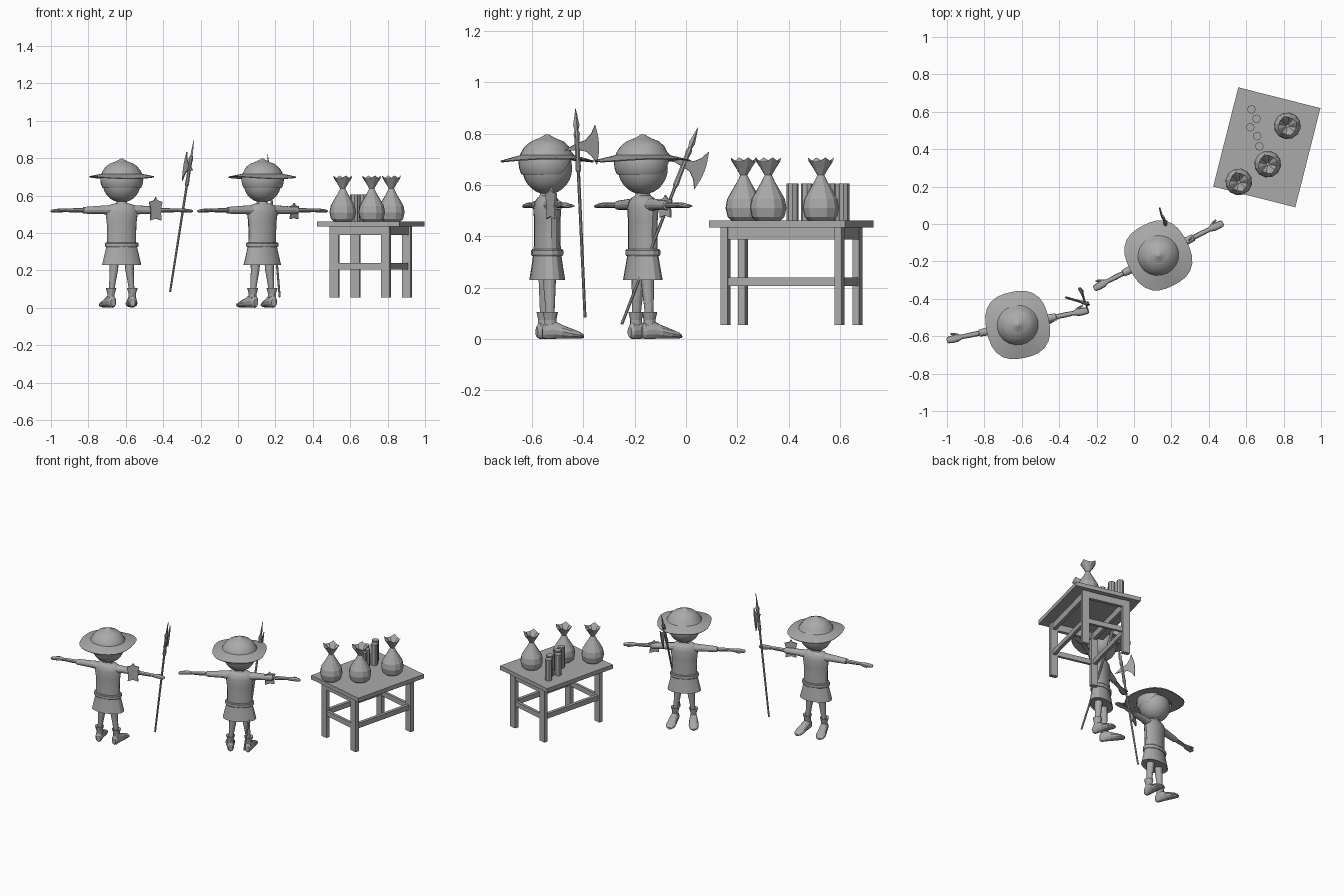
import bpy, bmesh, math
from mathutils import Matrix, Vector

if "Cube" in bpy.data.objects:
    bpy.data.objects.remove(bpy.data.objects["Cube"])

grey = bpy.data.materials.new("plain grey")
grey.diffuse_color = (0.4, 0.4, 0.4, 1)
grey.use_nodes = True
grey.node_tree.nodes["Principled BSDF"].inputs["Base Color"].default_value = grey.diffuse_color


def finish(name, bm, mat=Matrix(), smooth=False):
    bmesh.ops.recalc_face_normals(bm, faces=bm.faces[:])
    bm.transform(mat)
    me = bpy.data.meshes.new(name)
    bm.to_mesh(me)
    bm.free()
    me.materials.append(grey)
    ob = bpy.data.objects.new(name, me)
    bpy.context.collection.objects.link(ob)
    if smooth:
        bpy.ops.object.select_all(action='DESELECT')
        ob.select_set(True)
        bpy.context.view_layer.objects.active = ob
        bpy.ops.object.shade_smooth_by_angle(angle=math.radians(25))
    return ob


def loft(name, stations, mat=Matrix(), axis='z', n=16, caps=True, shape=None, smooth=False):
    """Stations: (t along axis, half size a, half size b, centre a, centre b)."""
    bm = bmesh.new()
    rings = []
    for i, s in enumerate(stations):
        t, a, b, ca, cb = (list(s) + [0, 0])[:5]
        ring = []
        for k in range(n):
            th = 2 * math.pi * k / n
            f, dt = shape(th, i) if shape else (1, 0)
            u, v = ca + a * f * math.cos(th), cb + b * f * math.sin(th)
            p = {'z': (u, v, t + dt), 'x': (t, u, v), 'y': (u, t, v)}[axis]
            ring.append(bm.verts.new(p))
        rings.append(ring)
    for r, q in zip(rings, rings[1:]):
        for k in range(n):
            bm.faces.new((r[k], r[(k + 1) % n], q[(k + 1) % n], q[k]))
    if caps:
        bm.faces.new(rings[0])
        bm.faces.new(rings[-1])
    return finish(name, bm, mat, smooth)


def box(name, size, loc, mat=Matrix()):
    bm = bmesh.new()
    bmesh.ops.create_cube(bm, size=1)
    bm.transform(Matrix.Translation(loc) @ Matrix.Diagonal((*size, 1)))
    return finish(name, bm, mat)


def plate(name, outline, thick, mat):
    """Flat outline in local x/z, given a thickness along local y."""
    bm = bmesh.new()
    f = bm.faces.new([bm.verts.new((x, -thick / 2, z)) for x, z in outline])
    ext = bmesh.ops.extrude_face_region(bm, geom=[f])
    bmesh.ops.translate(bm, vec=(0, thick, 0),
                        verts=[g for g in ext['geom'] if isinstance(g, bmesh.types.BMVert)])
    return finish(name, bm, mat)


def hat_shape(th, i):
    # slightly square brim, curled up at the sides
    k = min(1, max(0, (i - 6) / 2)) if i < 9 else 1
    return 1 - 0.04 * k * math.cos(4 * th), 0.006 * k * math.cos(2 * th)


def figure(tag, x, y, deg):
    M = Matrix.Translation((x, y, 0)) @ Matrix.Rotation(math.radians(deg), 4, 'Z')
    # clothing
    loft(tag + "_tunic", [(.33, .08, .052), (.40, .079, .05), (.46, .082, .05), (.51, .089, .052),
                          (.535, .084, .046), (.55, .066, .036), (.558, .04, .028)], M, smooth=True)
    loft(tag + "_belt", [(.324, .088, .058), (.33, .092, .061), (.345, .092, .061), (.35, .087, .057)], M)
    loft(tag + "_skirt", [(.33, .083, .053), (.28, .095, .060), (.23, .107, .068), (.233, .10, .062)], M,
         smooth=True)
    # neck, head, hair
    loft(tag + "_neck", [(.545, .042, .036), (.565, .028, .028), (.60, .03, .03)], M, n=12)
    bm = bmesh.new()
    bmesh.ops.create_uvsphere(bm, u_segments=20, v_segments=14, radius=1)
    bm.transform(Matrix.Translation((0, 0, .665)) @ Matrix.Diagonal((.102, .097, .102, 1)))
    finish(tag + "_head", bm, M, True)
    bm = bmesh.new()
    bmesh.ops.create_uvsphere(bm, u_segments=20, v_segments=16, radius=1)
    bm.transform(Matrix.Translation((0, -.004, .685)) @ Matrix.Diagonal((.116, .108, .1, 1)))
    for co, no in (((0, 0, .64), (0, 0, -1)), ((0, .03, .64), (0, .75, -.65))):
        bmesh.ops.bisect_plane(bm, geom=bm.verts[:] + bm.edges[:] + bm.faces[:],
                               plane_co=co, plane_no=no, clear_outer=True)
    finish(tag + "_hair", bm, M, True)
    # hat: dome and brim in one turned profile
    loft(tag + "_hat", [(.797, .006, .006), (.79, .018, .018), (.782, .032, .032), (.77, .065, .062),
                        (.752, .088, .082), (.73, .1, .093), (.716, .11, .105), (.708, .14, .145),
                        (.698, .176, .187), (.694, .174, .185), (.703, .1, .1)],
         M, n=28, shape=hat_shape, smooth=True)
    for s, side in ((-1, "left"), (1, "right")):
        S = M @ Matrix.Diagonal((s, 1, 1, 1))
        # arms stretched straight out
        loft(f"{tag}_{side}_sleeve", [(.06, .03, .027, 0, .522), (.11, .025, .022, 0, .524),
                                      (.21, .019, .018, 0, .521), (.212, .013, .012, 0, .521)], S, 'x', 12)
        loft(f"{tag}_{side}_forearm", [(.20, .013, .012, 0, .521), (.26, .014, .012, 0, .521),
                                       (.32, .011, .009, 0, .521)], S, 'x', 10)
        loft(f"{tag}_{side}_hand", [(.305, .012, .010, 0, .521), (.33, .021, .011, 0, .521),
                                    (.36, .02, .010, -.002, .519), (.382, .017, .008, -.002, .517),
                                    (.388, .01, .004, -.002, .517)], S, 'x', 10)
        loft(f"{tag}_{side}_thumb", [(.32, .006, .006, .014, .52), (.345, .007, .006, .024, .519),
                                     (.362, .004, .004, .028, .518)], S, 'x', 8)
        # legs and boots
        loft(f"{tag}_{side}_leg", [(.29, .028, .028, .04, 0), (.2, .023, .024, .043, 0),
                                   (.14, .018, .02, .05, 0), (.08, .014, .016, .056, 0)], S, n=12)
        loft(f"{tag}_{side}_boot_cuff", [(.04, .02, .024, .058, 0), (.075, .02, .024, .058, 0),
                                         (.105, .029, .03, .058, 0), (.1, .016, .018, .057, 0)], S, n=12)
        F = S @ Matrix.Translation((.058, 0, 0)) @ Matrix.Rotation(math.radians(-9), 4, 'Z')
        loft(f"{tag}_{side}_foot", [(-.031, .014, .02, 0, .028), (-.02, .022, .033, 0, .033),
                                    (.012, .025, .036, 0, .037), (.045, .029, .027, 0, .029),
                                    (.085, .032, .019, 0, .021), (.115, .027, .013, 0, .015),
                                    (.13, .012, .007, 0, .011)], F, 'y', 12)


def halberd(tag, bottom, tip, blade_dir):
    b, t = Vector(bottom), Vector(tip)
    z = (t - b).normalized()
    d = Vector(blade_dir)
    xx = (d - z * d.dot(z)).normalized()
    yy = z.cross(xx)
    M = Matrix.Translation(b) @ Matrix((xx, yy, z)).transposed().to_4x4()
    L = (t - b).length
    loft(tag + "_shaft", [(0, .006, .006), (L - .1, .007, .007)], M, n=8)
    loft(tag + "_socket", [(L - .25, .008, .008), (L - .24, .012, .012), (L - .21, .010, .010),
                           (L - .12, .010, .010), (L - .10, .013, .013), (L - .085, .008, .008)], M, n=8)
    loft(tag + "_point", [(L - .09, .007, .005), (L - .065, .013, .006), (L, .001, .001)], M, n=4)
    c = L - .15
    plate(tag + "_blade", [(0, c - .014), (.035, c - .022), (.06, c - .045), (.078, c - .078),
                           (.087, c - .035), (.09, c), (.087, c + .035), (.078, c + .078),
                           (.06, c + .045), (.035, c + .022), (0, c + .014)], .006, M)
    plate(tag + "_back_spike", [(0, c - .014), (-.055, c - .01), (0, c + .014)], .006, M)


def arm_badge(tag, loc, deg, w, h):
    M = Matrix.Translation(loc) @ Matrix.Rotation(math.radians(deg), 4, 'Z') @ Matrix.Diagonal((w, 1, h, 1))
    plate(tag, [(0, .5), (.14, .36), (.5, .3), (.38, -.02), (.42, -.46), (0, -.38),
                (-.42, -.46), (-.38, -.02), (-.5, .3), (-.14, .36)], .008, M)


# two guards with their weapons
figure("first_figure", -.622, -.54, 12)
figure("second_figure", .13, -.168, 27)
halberd("first_halberd", (-.363, -.393, .085), (-.236, -.43, .897), (-.35, .93, 0))
halberd("second_halberd", (.223, -.25, .058), (.158, .047, .824), (-.35, .9, -.3))
arm_badge("first_arm_badge", (-.44, -.525, .527), 30, .08, .13)
arm_badge("second_arm_badge", (.3, -.08, .515), 45, .072, .09)

# table, turned about its centre
T = Matrix.Translation((.71, .41, 0)) @ Matrix.Rotation(math.radians(-14.2), 4, 'Z')
box("table_top", (.453, .547, .028), (0, 0, .448), T)
for s in (-1, 1):
    for r in (-1, 1):
        box("table_leg", (.048, .028, .38), (s * .141, r * .229, .245), T)
    box("long_apron", (.024, .45, .048), (s * .141, 0, .412), T)
    box("short_apron", (.28, .022, .048), (0, s * .229, .412), T)
    box("long_stretcher", (.022, .45, .034), (s * .141, 0, .223), T)
    box("short_stretcher", (.28, .018, .034), (0, s * .229, .223), T)


# tied sacks with gathered, open mouths
def sack_shape(th, i):
    if i < 7:
        return 1, 0
    return 1 + .08 * math.cos(4 * th), (.01 if i > 7 else .004) * math.cos(4 * th)


for k, (x, y) in enumerate(((.56, .225), (.715, .32), (.82, .525))):
    P = Matrix.Translation((x, y, 0)) @ Matrix.Rotation(math.radians(20), 4, 'Z')
    prof = [(.462, .05), (.475, .064), (.51, .072), (.545, .066), (.58, .046), (.61, .028),
            (.638, .014), (.668, .032), (.697, .05), (.69, .044), (.648, .008)]
    loft(f"sack_{k + 1}", [(z, r, r) for z, r in prof], P, n=12, shape=sack_shape)

# coin stacks
for k, (x, y) in enumerate(((.628, .613), (.655, .562), (.622, .517), (.658, .47), (.67, .415))):
    loft(f"coin_stack_{k + 1}", [(.46, .023, .023), (.606, .023, .023)],
         Matrix.Translation((x, y, 0)), n=8)
